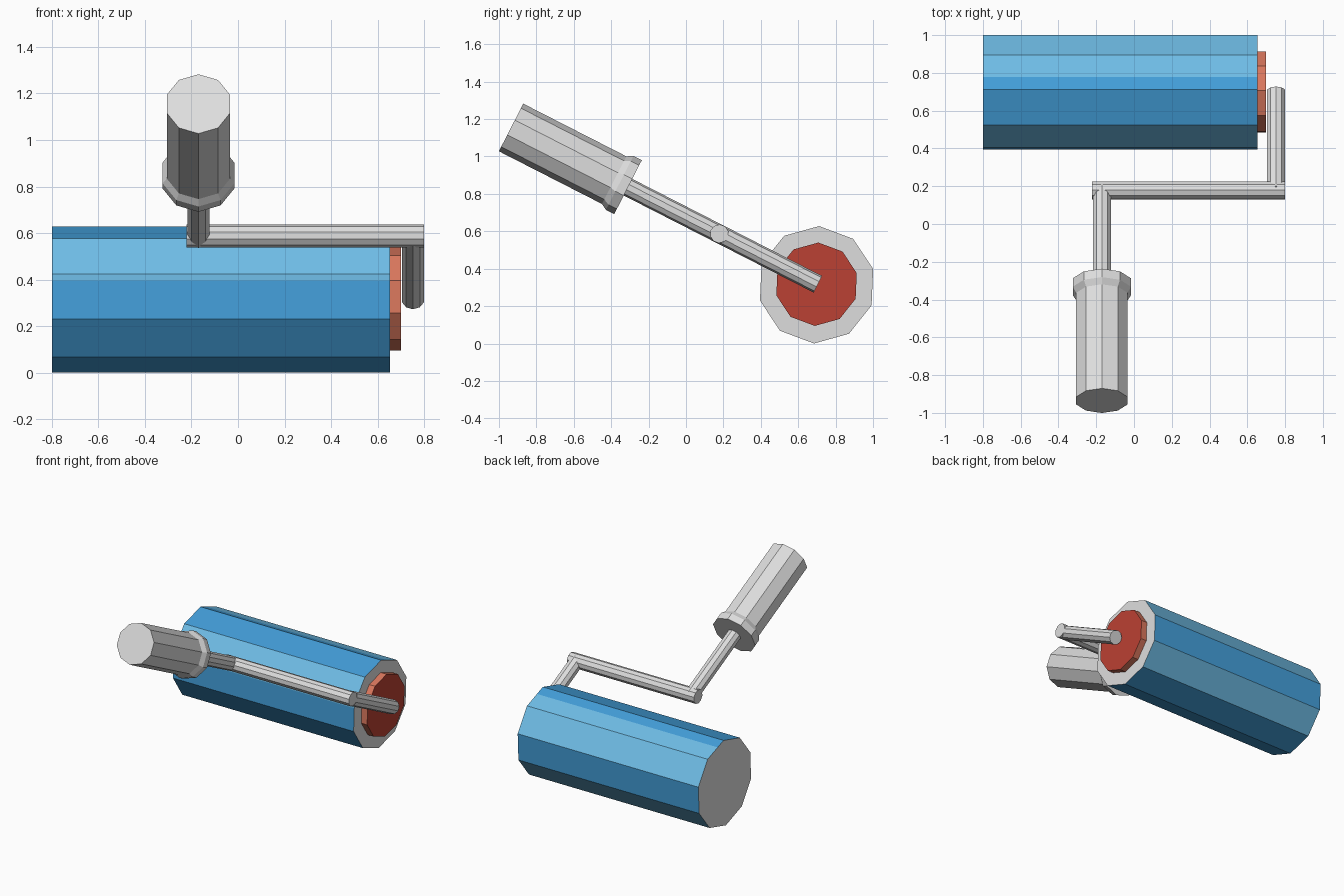
import bpy, bmesh, math
from mathutils import Vector

if "Cube" in bpy.data.objects:
    bpy.data.objects.remove(bpy.data.objects["Cube"])

SIDES = 10


def material(name, rgb):
    m = bpy.data.materials.new(name)
    m.diffuse_color = (*rgb, 1)
    m.use_nodes = True
    m.node_tree.nodes["Principled BSDF"].inputs["Base Color"].default_value = m.diffuse_color
    return m


GREY = material("light grey", (0.73, 0.73, 0.73))
BLUE = material("strong blue", (0.056, 0.345, 0.70))
PALE = material("pale blue", (0.16, 0.51, 0.80))
RED = material("red", (0.50, 0.052, 0.033))
SALMON = material("salmon", (0.70, 0.185, 0.11))


def decagon(phase):
    return [(math.cos(a), math.sin(a)) for a in
            (math.radians(phase + 360 / SIDES * i) for i in range(SIDES))]


def loft(name, start, axis, stations, section, mats, side_rule=lambda i: 0, cap=0):
    """Skin a section along an axis; stations are (distance, radius)."""
    d = Vector(axis).normalized()
    # section axes: y and z for parts along x, otherwise x and the tilted normal
    if abs(d.x) > 0.9:
        u, v = Vector((0, 1, 0)), Vector((0, 0, 1))
    else:
        u = Vector((1, 0, 0))
        v = d.cross(u)
        v = v if v.z > 0 else -v
    bm = bmesh.new()
    rings = [[bm.verts.new(Vector(start) + d * s + (u * a + v * b) * r)
              for a, b in section] for s, r in stations]
    n = len(section)
    for lo, hi in zip(rings, rings[1:]):
        for i in range(n):
            j = (i + 1) % n
            bm.faces.new((lo[i], lo[j], hi[j], hi[i])).material_index = side_rule(i)
    for ring in (rings[0], rings[-1]):
        bm.faces.new(ring).material_index = cap
    bmesh.ops.recalc_face_normals(bm, faces=bm.faces)
    me = bpy.data.meshes.new(name)
    bm.to_mesh(me)
    bm.free()
    for m in mats:
        me.materials.append(m)
    ob = bpy.data.objects.new(name, me)
    bpy.context.collection.objects.link(ob)
    return ob


# Roller sleeve: decagon with two extra points on its flats where the blue changes
PHASE = 15.5
ring = decagon(PHASE)


def between(i, t):
    a, b = Vector(ring[i]), Vector(ring[i + 1])
    return tuple(a.lerp(b, t))


section = ring[:2] + [between(1, 0.63)] + ring[2:5] + [between(4, 0.145)] + ring[5:]
pale_strips = {0, 1, 4, 5, 10}
loft("roller_sleeve", (-0.80, 0.698, 0.314), (1, 0, 0), [(0, 0.314), (1.453, 0.314)],
     section, [BLUE, PALE, GREY], lambda i: int(i in pale_strips), 2)

# Red end plug
loft("roller_end_plug", (0.64, 0.698, 0.317), (1, 0, 0), [(0, 0.223), (0.06, 0.223)],
     decagon(PHASE), [SALMON, RED], cap=1)

# Wire frame and handle share one tilted line seen from the side
TILT = (0, -0.8905, 0.455)
ORIGIN_Y, ORIGIN_Z = 0.705, 0.317
TOP = decagon(90)
ROD = 0.05


def tilted(name, x, stations):
    loft(name, (x, ORIGIN_Y, ORIGIN_Z), TILT, stations, TOP, [GREY])


tilted("axle_arm", 0.752, [(0, ROD), (0.595, ROD)])
loft("cross_arm", (-0.222, 0.178, 0.587), (1, 0, 0), [(0, ROD), (1.022, ROD)],
     decagon(PHASE), [GREY])
tilted("handle_rod", -0.17, [(0.58, ROD), (1.16, ROD)])

# Handle grip with its flared collar
tilted("handle_grip", -0.17, [(1.14, 0.162), (1.19, 0.162), (1.223, 0.143), (1.842, 0.143)])
